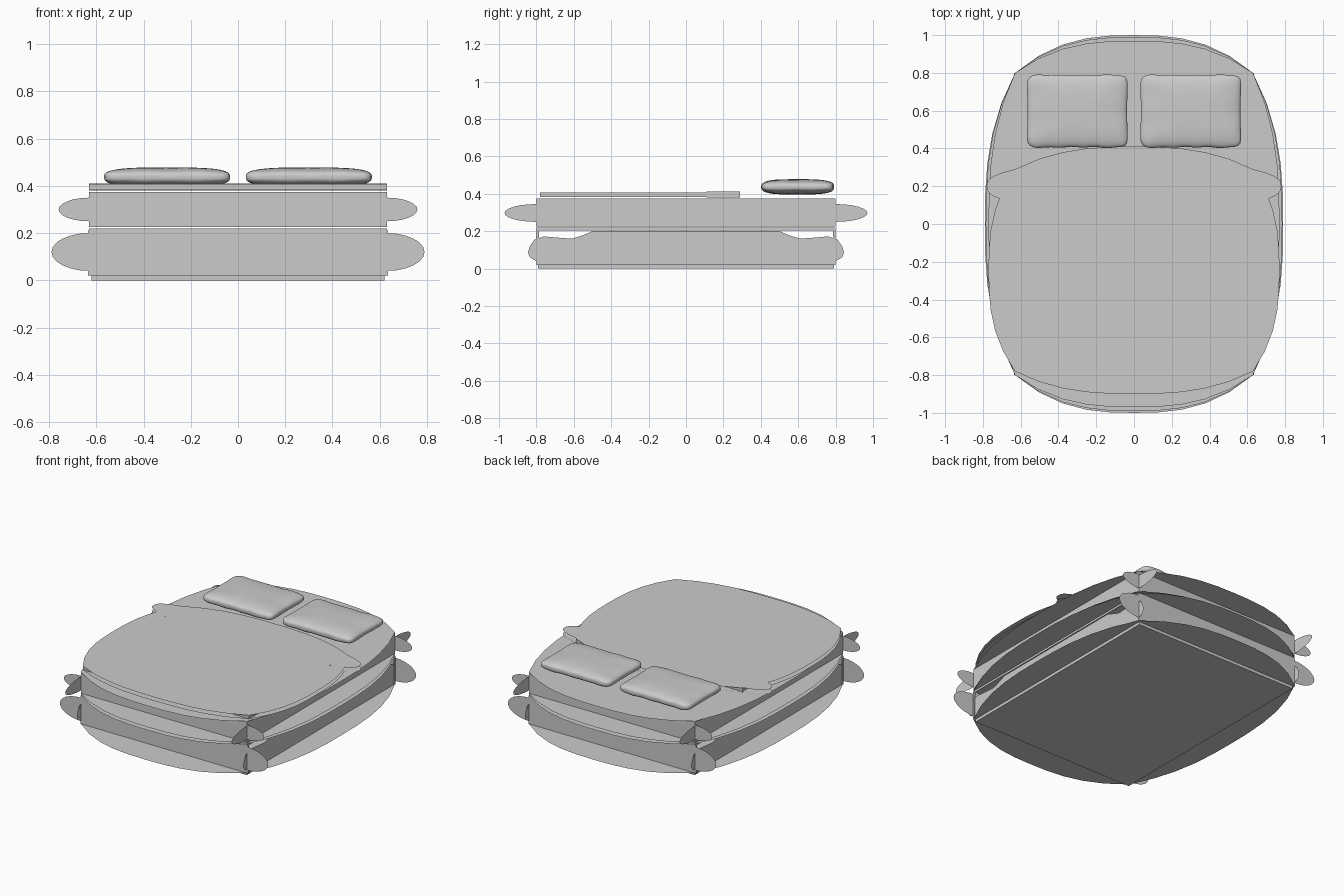
import bpy, bmesh, math

cube = bpy.data.objects.get("Cube")
if cube:
    bpy.data.objects.remove(cube, do_unlink=True)

grey = bpy.data.materials.new("plain_grey")
grey.use_nodes = True
grey.diffuse_color = (0.6, 0.6, 0.6, 1)
grey.node_tree.nodes["Principled BSDF"].inputs["Base Color"].default_value = (0.6, 0.6, 0.6, 1)


def finish(name, bm):
    mesh = bpy.data.meshes.new(name)
    bm.to_mesh(mesh)
    bm.free()
    mesh.materials.append(grey)
    obj = bpy.data.objects.new(name, mesh)
    bpy.context.collection.objects.link(obj)
    return obj


def sheet(name, points):
    bm = bmesh.new()
    bm.faces.new([bm.verts.new(p) for p in points])
    return finish(name, bm)


def bowed_sheet(name, hx, y0, y1, z, bow_x, bow_y, steps=10):
    """Flat rectangle whose four edges swell outwards."""
    mid, hy = (y0 + y1) / 2, (y1 - y0) / 2
    ts = [-1 + 2 * i / steps for i in range(steps)]
    swell = lambda t: 1 - abs(t) ** 2.7
    pts = [(t * hx, y0 - bow_y * swell(t), z) for t in ts]
    pts += [(hx + bow_x * swell(t), mid + t * hy, z) for t in ts]
    pts += [(-t * hx, y1 + bow_y * swell(t), z) for t in ts]
    pts += [(-hx - bow_x * swell(t), mid - t * hy, z) for t in ts]
    return sheet(name, pts)


def lobed(half, tip, z0, z1, lobe0, lobe1):
    """Right half of an upright panel with a rounded lobe past its end."""
    mid, r = (lobe0 + lobe1) / 2, (lobe1 - lobe0) / 2
    arc = [math.pi / 2 - math.pi * i / 12 for i in range(13)]
    return ([(half, z1)]
            + [(half + (tip - half) * math.cos(a), mid + r * math.sin(a)) for a in arc]
            + [(half, z0)])


def panels(name, half_outline, offset, along_x):
    """Pair of upright panels, mirrored about the centre."""
    outline = half_outline + [(-u, z) for u, z in reversed(half_outline)]
    for side, s in zip(("front", "back") if along_x else ("right", "left"), (-1, 1)):
        sheet(f"{name}_{side}", [(u, s * offset, z) if along_x else (s * offset, u, z)
                                 for u, z in outline])


def box(name, x0, x1, y0, y1, z0, z1, caps=True):
    bm = bmesh.new()
    bmesh.ops.create_cube(bm, size=1)
    for v in bm.verts:
        v.co = ((x0, x1)[v.co.x > 0], (y0, y1)[v.co.y > 0], (z0, z1)[v.co.z > 0])
    if not caps:
        flat = [f for f in bm.faces if abs(f.calc_center_median().z - (z0 + z1) / 2) > 0.001]
        bmesh.ops.delete(bm, geom=flat, context='FACES_ONLY')
    return finish(name, bm)


HX, HY = 0.63, 0.8

# Bed base: plinth, swollen decks and upright panels
box("plinth", -0.62, 0.62, -0.79, 0.79, 0, 0.02)
bowed_sheet("base_bottom", HX, -HY, HY, 0.02, 0.16, 0.2)
bowed_sheet("base_top", HX, -HY, HY, 0.22, 0.155, 0.19)
panels("base_panel", lobed(HX, 0.79, 0.02, 0.218, 0.04, 0.2), HY, True)
panels("base_side", [(0.5, 0.2), (0.56, 0.175), (0.61, 0.16), (0.68, 0.165), (0.76, 0.172),
                     (0.81, 0.155), (0.835, 0.12), (0.845, 0.085), (0.835, 0.06),
                     (0.8, 0.04), (0.79, 0.02)], HX, False)
box("base_rim", -HX, HX, -HY, HY, 0.205, 0.22, caps=False)

# Corner strips of the base
for sx in (-1, 1):
    for sy in (-1, 1):
        a, b = sorted((sy * 0.787, sy * HY))
        box("base_corner", sx * HX - 0.005, sx * HX + 0.005, a, b, 0.02, 0.21)

# Mattress
bowed_sheet("mattress_bottom", HX, -HY, HY, 0.23, 0.14, 0.17)
bowed_sheet("mattress_top", HX, -HY, HY, 0.375, 0.14, 0.17)
panels("mattress_end", lobed(HX, 0.76, 0.225, 0.375, 0.25, 0.35), HY, True)
panels("mattress_side", lobed(HY, 0.97, 0.225, 0.375, 0.25, 0.345), HX, False)

# Coverlet and its turned-down fold
box("coverlet_edge", -HX, HX, -0.78, 0.29, 0.383, 0.408, caps=False)
bowed_sheet("coverlet_bottom", HX, -0.78, 0.29, 0.383, 0.14, 0.12)
bowed_sheet("coverlet_top", HX, -0.78, 0.29, 0.408, 0.14, 0.12)
box("fold_edge", -HX, HX, 0.11, 0.29, 0.38, 0.411, caps=False)
bowed_sheet("fold_bottom", HX, 0.11, 0.29, 0.38, 0.15, 0.12)
bowed_sheet("fold_top", HX, 0.11, 0.29, 0.411, 0.15, 0.12)


def pillow(name, cx):
    bm = bmesh.new()
    bmesh.ops.create_cube(bm, size=2)
    bmesh.ops.subdivide_edges(bm, edges=bm.edges[:], cuts=15, use_grid_fill=True)
    for v in bm.verts:
        x, y, z = v.co
        r = (abs(x) ** 9 + abs(y) ** 9) ** (1 / 9)
        f = (r ** 3 + abs(z) ** 3) ** (1 / 3)
        x, y, z = x / f, y / f, z / f
        # Pinched sides and soft creases near the seams
        px = x * (1 - 0.035 * (1 - y * y))
        py = y * (1 - 0.04 * (1 - x * x)) + 0.012 * y * math.sin(14 * x)
        crease = 0.05 * math.sin(9 * x + 2 * y) * y * y + 0.04 * math.sin(8 * y - x) * x * x
        v.co = (cx + px * 0.273, 0.597 + py * 0.198, 0.437 + z * (1 + crease) * 0.041)
    for f in bm.faces:
        f.smooth = True
    finish(name, bm)


# Pillows
pillow("pillow_right", -0.3)
pillow("pillow_left", 0.3)
